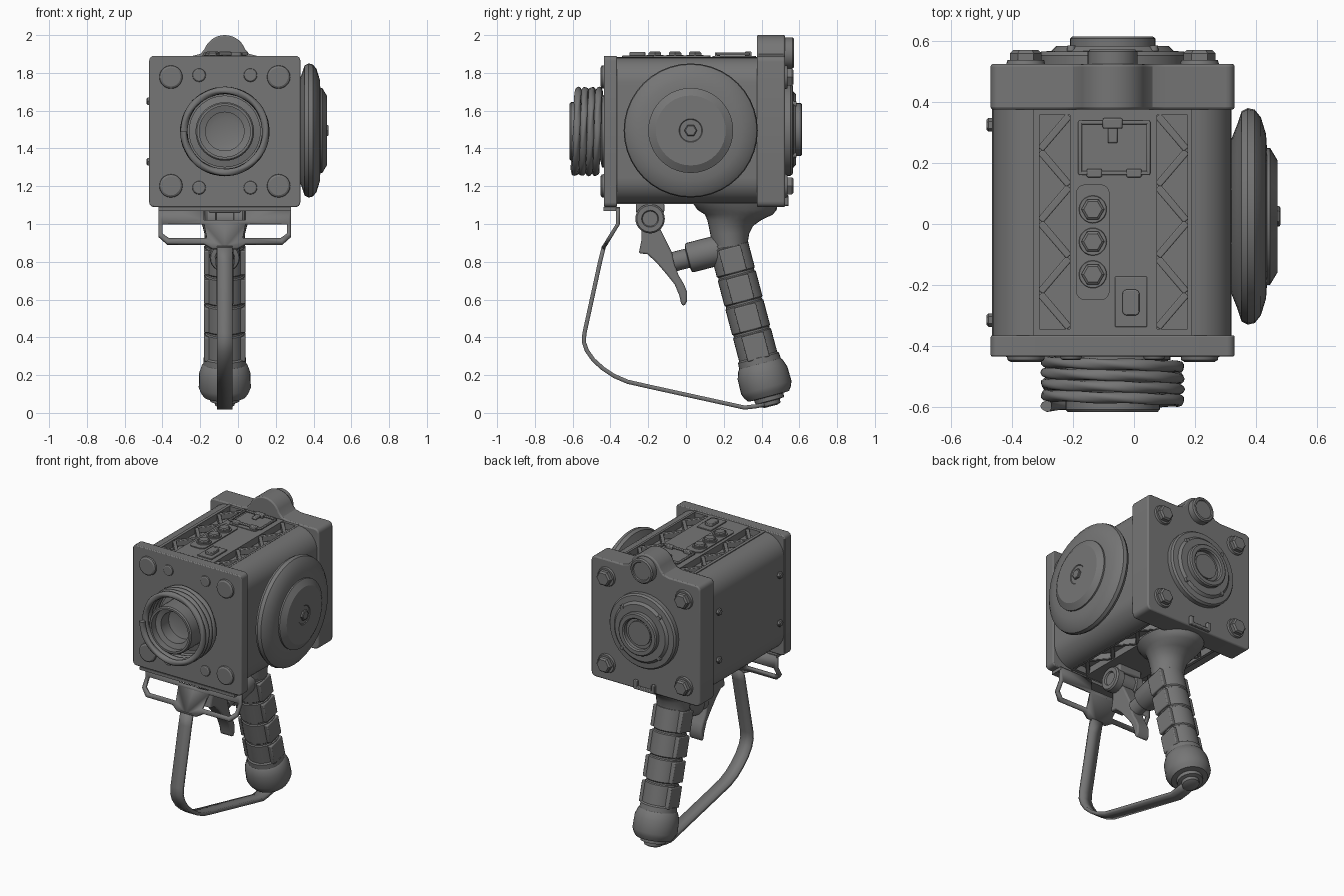
import bpy, bmesh, math
from mathutils import Vector, Matrix

CX, CZ = -0.07, 1.49          # axis of the housing
gray = bpy.data.materials.new("dark_gray")
gray.diffuse_color = (0.18, 0.18, 0.18, 1)


def finish(name, bm, smooth=30):
    bmesh.ops.remove_doubles(bm, verts=bm.verts, dist=0.0002)
    bmesh.ops.recalc_face_normals(bm, faces=bm.faces)
    me = bpy.data.meshes.new(name)
    bm.to_mesh(me)
    bm.free()
    me.materials.append(gray)
    ob = bpy.data.objects.new(name, me)
    bpy.context.collection.objects.link(ob)
    me.shade_smooth()
    me.set_sharp_from_angle(angle=math.radians(smooth))
    return ob


def bevel(ob, width, seg=2):
    m = ob.modifiers.new("bevel", 'BEVEL')
    m.width, m.segments, m.limit_method = width, seg, 'ANGLE'
    m.angle_limit = math.radians(40)
    return ob


def rings(bm, loops, closed=False):
    vs = [[bm.verts.new(p) for p in lp] for lp in loops]
    n = len(vs[0])
    for a, b in zip(vs, vs[1:]):
        for i in range(n):
            bm.faces.new((a[i], a[(i + 1) % n], b[(i + 1) % n], b[i]))
    bm.faces.new(vs[0])
    bm.faces.new(vs[-1])


def prism(name, pts, axis, a, b, bev=0):
    """Extrude a 2D outline along x (points y,z), y (points x,z) or z (points x,y)."""
    put = {'x': lambda p, t: (t, p[0], p[1]), 'y': lambda p, t: (p[0], t, p[1]),
           'z': lambda p, t: (p[0], p[1], t)}[axis]
    bm = bmesh.new()
    rings(bm, [[put(p, t) for p in pts] for t in (a, b)])
    ob = finish(name, bm)
    return bevel(ob, bev) if bev else ob


def box(name, c, s, bev=0, rot=0):
    bm = bmesh.new()
    m = Matrix.Translation(c) @ Matrix.Rotation(rot, 4, 'Z') @ Matrix.Diagonal((*s, 1))
    bmesh.ops.create_cube(bm, size=1, matrix=m)
    ob = finish(name, bm)
    return bevel(ob, bev) if bev else ob


def lathe(name, prof, origin, axis, seg=32):
    """Spin (radius, distance) points about an axis."""
    q = Vector(axis).to_track_quat('Z', 'Y').to_matrix()
    bm = bmesh.new()
    loops = []
    for r, t in prof:
        r = max(r, 0.001)
        loops.append([Vector(origin) + q @ Vector((r * math.cos(2 * math.pi * i / seg),
                      r * math.sin(2 * math.pi * i / seg), t)) for i in range(seg)])
    rings(bm, loops)
    return finish(name, bm)


def arc(cx, cy, r, a0, a1, n=6):
    return [(cx + r * math.cos(math.radians(a0 + (a1 - a0) * i / n)),
             cy + r * math.sin(math.radians(a0 + (a1 - a0) * i / n))) for i in range(n + 1)]


def rounded(x0, x1, y0, y1, r, n=4):
    return (arc(x1 - r, y1 - r, r, 0, 90, n) + arc(x0 + r, y1 - r, r, 90, 180, n)
            + arc(x0 + r, y0 + r, r, 180, 270, n) + arc(x1 - r, y0 + r, r, 270, 360, n))


# housing: rounded box with two open channels on top and underneath
top = [(0.19, 1.885), (0.175, 1.885), (0.175, 1.84), (0.075, 1.84), (0.075, 1.885),
       (-0.21, 1.885), (-0.21, 1.84), (-0.31, 1.84), (-0.31, 1.885), (-0.33, 1.885)]
under = [(x, 2.99 - z) for x, z in reversed(top)]
prism("housing", arc(0.185, 1.745, 0.135, 0, 90, 8) + top + arc(-0.33, 1.745, 0.135, 90, 180, 8)
      + arc(-0.33, 1.245, 0.135, 180, 270, 8) + under + arc(0.185, 1.245, 0.135, 270, 360, 8),
      'y', -0.37, 0.38)

# zigzag ribs in the channels
for z in (1.86, 1.13):
    for side in (-1, 1):
        xc = CX + 0.0025 + side * 0.1925
        for i in range(6):
            dirn = side * (1 if i % 2 else -1)
            ang = math.atan2(0.117, dirn * 0.1)
            box("channel_rib", (xc, 0.3 - 0.117 * i, z), (0.145, 0.024, 0.04), 0.004, ang)
        for y in (-0.355, 0.368):
            box("channel_end", (xc, y, z), (0.1, 0.022, 0.045))

# front and rear plates, the rear one with a hump on top
prism("front_plate", rounded(-0.47, 0.33, 1.09, 1.89, 0.025), 'y', -0.435, -0.365, 0.006)
hump = [(0.1, 1.89), (0.06, 1.9)] + arc(CX, 1.885, 0.115, 20, 160, 14) + [(-0.2, 1.9), (-0.24, 1.89)]
outline = rounded(-0.47, 0.33, 1.09, 1.89, 0.03)
prism("rear_plate", outline[:5] + hump + outline[5:], 'y', 0.375, 0.525, 0.008)
lathe("hump_plug", [(0, 0), (0.082, 0), (0.082, 0.042), (0.074, 0.05), (0.062, 0.05), (0.058, 0.044),
                    (0, 0.044)], (CX, 0.523, 1.905), (0, 1, 0))

# plate fasteners
for sx in (-1, 1):
    for sz in (-1, 1):
        lathe("front_bolt", [(0, 0), (0.062, 0), (0.06, 0.012), (0.05, 0.018), (0, 0.018)],
              (CX + sx * 0.285, -0.434, CZ + sz * 0.288), (0, -1, 0), 20)
        lathe("front_rivet", [(0, 0), (0.036, 0), (0.034, 0.008), (0.028, 0.012), (0, 0.012)],
              (CX + sx * 0.136, -0.434, CZ + sz * 0.298), (0, -1, 0), 16)
        p = (CX + sx * 0.285, 0.524, CZ + sz * 0.288)
        lathe("rear_washer", [(0, 0), (0.064, 0), (0.06, 0.014), (0, 0.014)], p, (0, 1, 0), 20)
        lathe("rear_bolt", [(0, 0), (0.052, 0), (0.052, 0.036), (0.042, 0.046), (0, 0.046)], p, (0, 1, 0), 6)
        lathe("flange_screw", [(0, 0), (0.016, 0), (0.013, 0.02), (0, 0.02)],
              (CX + sx * 0.135, 0.565, CZ + 0.01 + sz * 0.135), (0, 1, 0), 12)
        lathe("side_bolt", [(0, 0), (0.022, 0), (0.022, 0.014), (0.016, 0.02), (0, 0.02)],
              (-0.464, 0.005 + sx * 0.32, CZ + sz * 0.16), (-1, 0, 0), 6)

# rear flange with raised socket
lathe("rear_flange", [(0, 0), (0.245, 0), (0.245, 0.03), (0.235, 0.042), (0.2, 0.045), (0.185, 0.06),
                      (0.14, 0.06), (0.14, 0.085), (0.132, 0.092), (0.108, 0.092), (0.1, 0.084),
                      (0.1, 0.06), (0.08, 0.06), (0.08, 0.07), (0, 0.07)], (CX, 0.523, CZ + 0.01), (0, 1, 0), 40)
for sx in (-1, 1):
    box("rear_clip_side", (CX + sx * 0.065, 0.533, 1.125), (0.025, 0.02, 0.055), 0.004)
box("rear_clip_bar", (CX, 0.533, 1.105), (0.15, 0.02, 0.02), 0.004)

# front nozzle barrel with wound cable
lathe("nozzle", [(0, 0), (0.19, 0), (0.19, 0.012), (0.155, 0.02), (0.155, 0.175), (0.148, 0.183),
                 (0.135, 0.183), (0.135, 0.14), (0.102, 0.13), (0.102, 0.05), (0.07, 0.04), (0, 0.04)],
      (CX, -0.433, CZ), (0, -1, 0), 40)
bm = bmesh.new()
loops = []
for i in range(4 * 56 + 1):
    a = math.pi + 2 * math.pi * i / 56
    lp = []
    for k in range(12):
        f = 2 * math.pi * k / 12
        r = 0.0185 * (1 + 0.1 * math.cos(3 * f - i * 0.75))
        R = 0.217 + r * math.cos(f)
        lp.append((CX + R * math.cos(a), -0.597 + 0.146 * i / 224 + r * math.sin(f), CZ + R * math.sin(a)))
    loops.append(lp)
rings(bm, loops)
finish("wound_cable", bm, 50)

# large side dial
lathe("side_dial", [(0, 0), (0.25, 0), (0.3, 0.02), (0.345, 0.035), (0.355, 0.055), (0.35, 0.078),
                    (0.325, 0.098), (0.27, 0.115), (0.225, 0.118), (0.225, 0.128), (0.185, 0.152),
                    (0.062, 0.152), (0.058, 0.148), (0.035, 0.148), (0, 0.148)], (0.318, 0.025, 1.495), (1, 0, 0), 40)
lathe("dial_nut", [(0, 0), (0.034, 0), (0.034, 0.013), (0.028, 0.017), (0, 0.017)],
      (0.463, 0.025, 1.495), (1, 0, 0), 6)

# control strip on the top: buttons, switch, latch ring
prism("button_plate", rounded(-0.19, -0.08, -0.25, 0.13, 0.03), 'z', 1.88, 1.891)
for y in (0.048, -0.058, -0.165):
    lathe("button_collar", [(0, 0), (0.048, 0), (0.044, 0.012), (0, 0.012)], (-0.135, y, 1.884), (0, 0, 1), 20)
    lathe("button", [(0, 0), (0.038, 0), (0.038, 0.022), (0.03, 0.028), (0, 0.028)], (-0.135, y, 1.884), (0, 0, 1), 6)
box("switch_plate", (-0.01, -0.255, 1.886), (0.105, 0.165, 0.012), 0.003)
prism("switch", rounded(-0.038, 0.018, -0.3, -0.215, 0.015), 'z', 1.885, 1.91, 0.004)
prism("latch_plate", rounded(-0.17, 0.03, 0.14, 0.37, 0.02), 'z', 1.88, 1.889)
for sx in (-1, 1):
    box("latch_ring_side", (-0.065 + sx * 0.112, 0.25, 1.9), (0.013, 0.175, 0.014), 0.004)
    box("latch_ring_bar", (-0.065, 0.25 + sx * 0.083, 1.9), (0.235, 0.013, 0.014), 0.004)
    box("latch_tab", (-0.065 + sx * 0.065, 0.167, 1.897), (0.05, 0.028, 0.024), 0.005)
box("latch_hook", (-0.07, 0.33, 1.9), (0.065, 0.035, 0.026), 0.006)
box("latch_tongue", (-0.07, 0.295, 1.9), (0.032, 0.06, 0.016), 0.005)

# neck blending the handle into the housing
bm = bmesh.new()
neck = [(0.04, 0.485, 1.105, 0.19), (0.06, 0.48, 1.075, 0.175), (0.1, 0.46, 1.05, 0.155),
        (0.112, 0.4, 1.022, 0.135), (0.12, 0.355, 0.99, 0.118), (0.128, 0.335, 0.95, 0.108),
        (0.138, 0.325, 0.89, 0.104), (0.16, 0.33, 0.82, 0.095)]
rings(bm, [[(CX + rx * math.cos(a), (y0 + y1) / 2 + (y1 - y0) / 2 * math.sin(a), z)
            for a in [2 * math.pi * k / 28 for k in range(28)]] for y0, y1, z, rx in neck])
finish("handle_neck", bm, 45)

# grip with grooves, and pommel, along a leaning axis
tilt = math.radians(14.8)
mid, down = Vector((CX, 0.318, 0.54)), Vector((0, math.sin(tilt), -math.cos(tilt)))
grip = [(0, -0.37), (0.098, -0.37)]
for i in range(4):
    t = -0.355 + i * 0.158
    grip += [(0.098, t), (0.104, t + 0.006), (0.104, t + 0.142), (0.098, t + 0.148)]
lathe("grip", grip + [(0.098, 0.3), (0, 0.3)], mid, down, 28)
for i in range(4):
    for sx in (-1, 1):
        pad = box("grip_pad", (0, 0, 0), (0.035, 0.12, 0.135), 0.006)
        pad.matrix_world = (Matrix.Translation(mid + down * (-0.278 + i * 0.158) + Vector((sx * 0.092, 0, 0)))
                            @ Matrix.Rotation(tilt, 4, 'X'))
lathe("pommel", [(0, 0.25), (0.104, 0.25), (0.112, 0.258), (0.114, 0.29), (0.122, 0.3), (0.136, 0.34),
                 (0.138, 0.42), (0.128, 0.445), (0.112, 0.468), (0.08, 0.47), (0.078, 0.492), (0.055, 0.495),
                 (0.052, 0.515), (0.035, 0.522), (0, 0.522)], mid, down, 28)

# trigger, its pivot and plunger
lathe("trigger_pivot", [(0, 0), (0.07, 0), (0.078, 0.01), (0.078, 0.055), (0.066, 0.06), (0.066, 0.15),
                        (0.078, 0.155), (0.078, 0.2), (0.07, 0.21), (0.045, 0.21), (0.04, 0.2), (0, 0.2)],
      (CX - 0.105, -0.19, 1.028), (1, 0, 0), 28)
box("pivot_mount", (CX, -0.19, 1.085), (0.17, 0.15, 0.05), 0.008)
prism("trigger", [(-0.235, 0.98), (-0.235, 0.92), (-0.25, 0.845), (-0.205, 0.84), (-0.16, 0.8), (-0.1, 0.73),
                  (-0.06, 0.68), (-0.035, 0.62), (-0.025, 0.575), (-0.01, 0.565), (0.005, 0.59), (0.006, 0.64),
                  (-0.01, 0.68), (-0.04, 0.73), (-0.06, 0.79), (-0.075, 0.85), (-0.11, 0.92), (-0.14, 0.98)],
      'x', CX - 0.045, CX + 0.045, 0.01)
lathe("plunger", [(0, 0), (0.052, 0), (0.052, 0.075), (0.075, 0.08), (0.08, 0.09), (0.08, 0.25), (0, 0.25)],
      (CX, -0.065, 0.8), (0, 0.97, 0.25), 24)


# hand guard: bent sheet bracket with open wings, and strap to the pommel
def sheet(name, polys, thick):
    bm = bmesh.new()
    for p in polys:
        bm.faces.new([bm.verts.new(v) for v in p])
    ob = finish(name, bm)
    m = ob.modifiers.new("thickness", 'SOLIDIFY')
    m.thickness, m.offset = thick, 0


half = [[(0, 1.02), (0.11, 1.02), (0.11, 1.0), (0, 1.0)],
        [(0.11, 1.085), (0.35, 1.085), (0.35, 1.0), (0.33, 1.0), (0.11, 1.0), (0.11, 1.02)],
        [(0, 1.0), (0.11, 1.0), (0.095, 0.92), (0.11, 0.895), (0.065, 0.87), (0, 0.87)],
        [(0.35, 1.0), (0.35, 0.935), (0.33, 0.945), (0.33, 1.0)],
        [(0.35, 0.935), (0.305, 0.895), (0.295, 0.92), (0.33, 0.945)],
        [(0.305, 0.895), (0.11, 0.895), (0.095, 0.92), (0.295, 0.92)]]
sheet("guard_bracket", [[(CX + s * u, -0.36 - max(0, 1.0 - z) * 0.615, z) for u, z in p]
                        for s in (-1, 1) for p in half], 0.02)
box("guard_flange", (CX, -0.393, 1.08), (0.7, 0.085, 0.02))
path = [(-0.435, 0.88), (-0.455, 0.8), (-0.538, 0.42), (-0.541, 0.375), (-0.525, 0.33), (-0.49, 0.28),
        (-0.44, 0.235), (-0.38, 0.195), (-0.31, 0.165), (-0.2, 0.14), (0.31, 0.028), (0.37, 0.035), (0.44, 0.05)]
sheet("guard_strap", [[(CX - 0.042, *a), (CX + 0.042, *a), (CX + 0.042, *b), (CX - 0.042, *b)]
                      for a, b in zip(path, path[1:])], 0.022)
